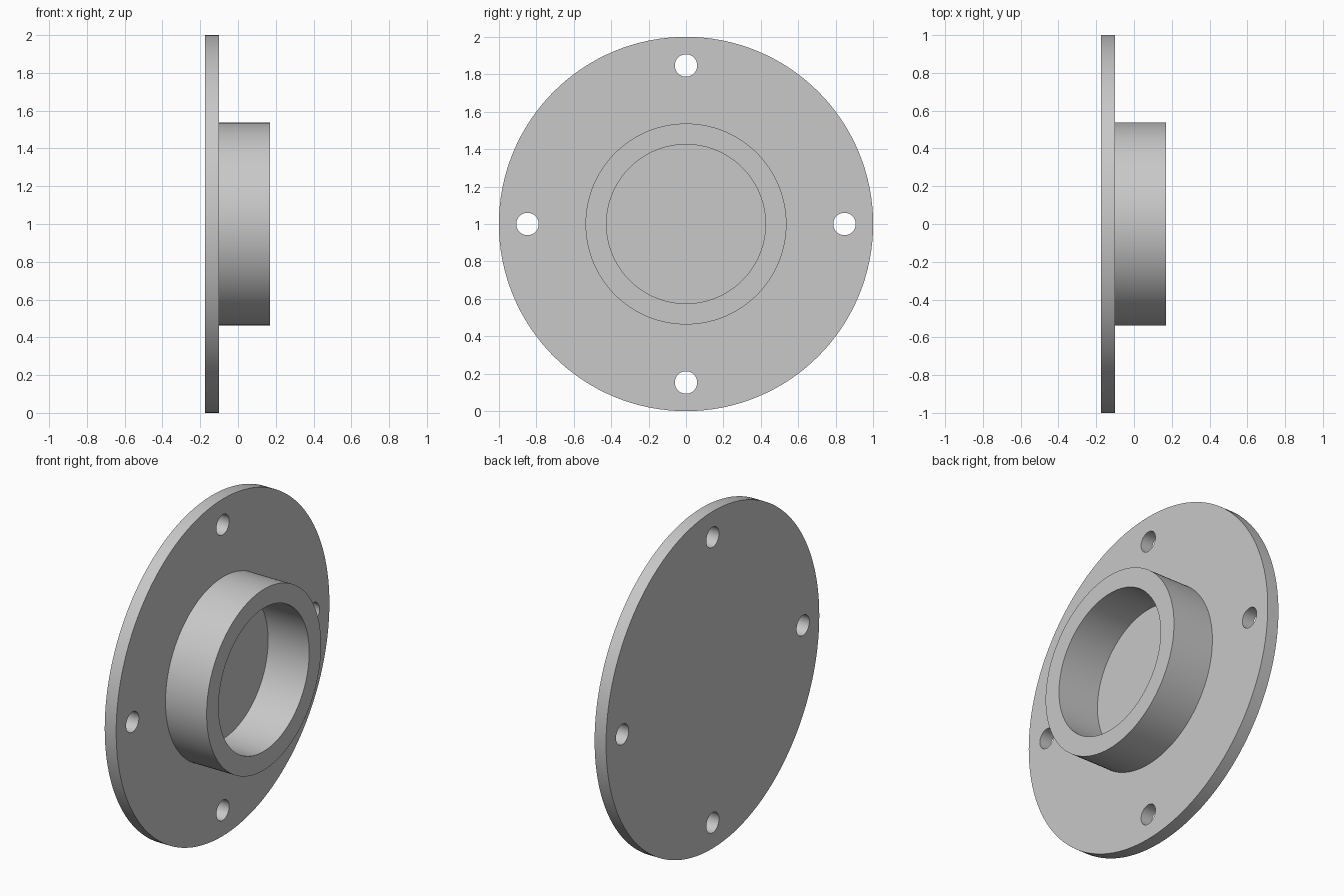
import bpy, math
from math import pi, cos, sin

default = bpy.data.objects.get("Cube")
if default:
    bpy.data.objects.remove(default, do_unlink=True)

AXIS_Z = 1.0                      # height of the shared axis, which runs along x
BACK, FACE, TIP = -0.175, -0.1, 0.17
COLLAR_R, BORE_R = 0.537, 0.425
BOLT_CIRCLE, HOLE_R = 0.847, 0.06

metal = bpy.data.materials.new("plain grey metal")
metal.use_nodes = True
GREY = (0.58, 0.58, 0.58, 1)
metal.diffuse_color = GREY
metal.node_tree.nodes["Principled BSDF"].inputs["Base Color"].default_value = GREY


def disc(name, radius, x0, x1, y=0.0, z=AXIS_Z, sides=128):
    """Solid cylinder along x from x0 to x1."""
    bpy.ops.mesh.primitive_cylinder_add(
        vertices=sides, radius=radius, depth=x1 - x0,
        location=((x0 + x1) / 2, y, z), rotation=(0, pi / 2, 0))
    obj = bpy.context.object
    obj.name = obj.data.name = name
    bpy.ops.object.transform_apply(location=True, rotation=True, scale=True)
    return obj


def cut(obj, cutter):
    """Subtract the cutter from the object and discard it."""
    bpy.context.view_layer.objects.active = obj
    mod = obj.modifiers.new("cut", 'BOOLEAN')
    mod.operation, mod.solver, mod.object = 'DIFFERENCE', 'EXACT', cutter
    bpy.ops.object.modifier_apply(modifier=mod.name)
    bpy.data.objects.remove(cutter, do_unlink=True)


def finish(obj):
    """Give the part its colour and smooth its curved walls."""
    obj.data.materials.clear()
    obj.data.materials.append(metal)
    bpy.ops.object.select_all(action='DESELECT')
    obj.select_set(True)
    bpy.context.view_layer.objects.active = obj
    bpy.ops.object.shade_smooth_by_angle(angle=math.radians(30))


# Round mounting plate with four bolt holes
flange = disc("flange", 1.0, BACK, FACE)
for i in range(4):
    a = i * pi / 2
    cut(flange, disc("hole_cutter", HOLE_R, BACK - 0.1, FACE + 0.1,
                     BOLT_CIRCLE * cos(a), AXIS_Z + BOLT_CIRCLE * sin(a), 48))
finish(flange)

# Raised collar, open at its tip and closed by the plate behind
collar = disc("collar", COLLAR_R, FACE - 0.01, TIP)
cut(collar, disc("bore_cutter", BORE_R, FACE - 0.1, TIP + 0.1))
finish(collar)
